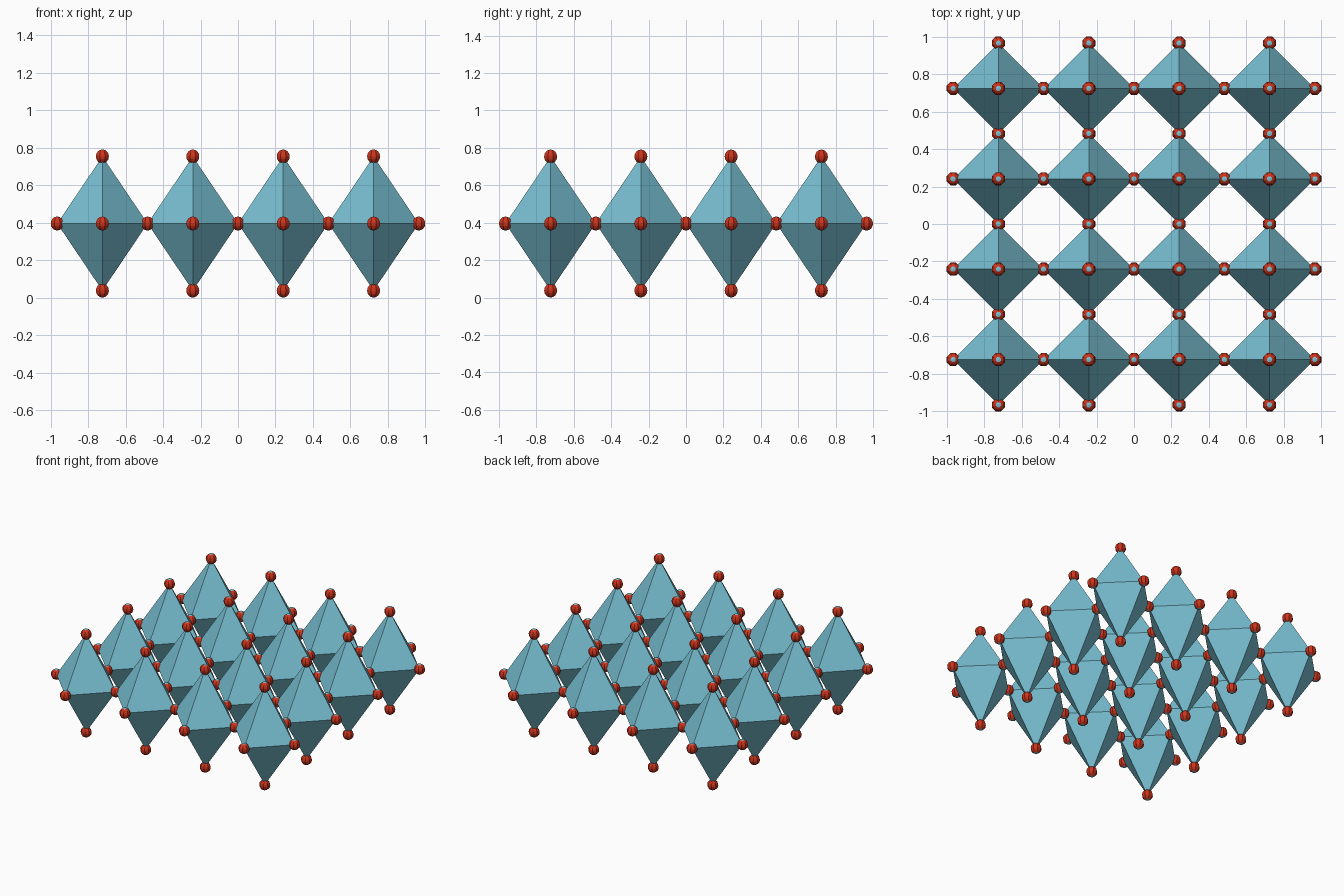
import bpy, bmesh, math
from mathutils import Matrix, Vector

if "Cube" in bpy.data.objects:
    bpy.data.objects.remove(bpy.data.objects["Cube"])

HALF = 0.2413      # octahedron half width
TALL = 0.358       # octahedron half height
R = 0.0375         # ball radius
MID = TALL + R     # height of the equator
N = 4              # octahedra per side


def material(name, rgb):
    m = bpy.data.materials.new(name)
    m.diffuse_color = (*rgb, 1)
    m.use_nodes = True
    m.node_tree.nodes["Principled BSDF"].inputs["Base Color"].default_value = m.diffuse_color
    return m


blue = material("light_blue", (0.19, 0.53, 0.65))
red = material("red", (0.62, 0.035, 0.012))


def finish(bm, name, mats):
    mesh = bpy.data.meshes.new(name)
    bm.to_mesh(mesh)
    bm.free()
    for m in mats:
        mesh.materials.append(m)
    return mesh


def place(mesh, name, loc):
    ob = bpy.data.objects.new(name, mesh)
    ob.location = loc
    bpy.context.collection.objects.link(ob)


# stretched octahedron: four-sided double pyramid
bm = bmesh.new()
ring = [bm.verts.new((HALF * x, HALF * y, 0)) for x, y in ((1, 0), (0, 1), (-1, 0), (0, -1))]
top = bm.verts.new((0, 0, TALL))
bottom = bm.verts.new((0, 0, -TALL))
for i in range(4):
    a, b = ring[i], ring[(i + 1) % 4]
    bm.faces.new((a, b, top))
    bm.faces.new((b, a, bottom))
octa = finish(bm, "octahedron", [blue])

# eight-sided ball with small blue pole caps
bm = bmesh.new()
bmesh.ops.create_uvsphere(bm, u_segments=8, v_segments=8, radius=R,
                          matrix=Matrix.Rotation(math.pi / 8, 4, 'Z'))
for f in bm.faces:
    f.material_index = 1 if abs(f.calc_center_median().z) > 0.93 * R else 0
ball = finish(bm, "corner_ball", [red, blue])

# grid of octahedra, with a ball at each corner (shared corners get one ball)
corners = set()
for i in range(N):
    for j in range(N):
        cx, cy = 2 * i + 1 - N, 2 * j + 1 - N
        place(octa, "octahedron", (cx * HALF, cy * HALF, MID))
        for d in ((1, 0, 0), (-1, 0, 0), (0, 1, 0), (0, -1, 0), (0, 0, 1), (0, 0, -1)):
            corners.add((cx + d[0], cy + d[1], d[2]))
for x, y, z in sorted(corners):
    place(ball, "corner_ball", Vector((x * HALF, y * HALF, MID + z * TALL)))
